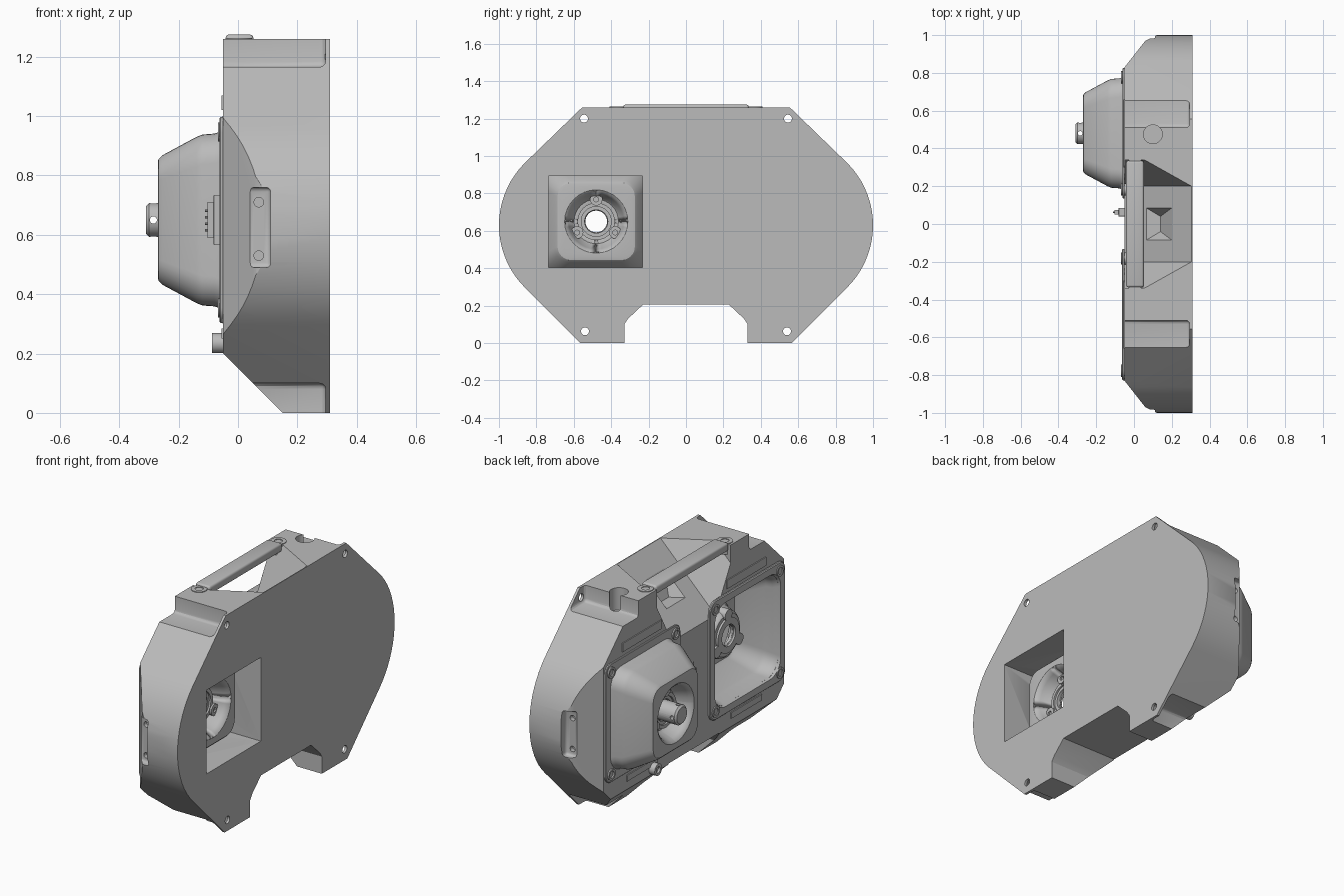
import bpy, bmesh, math
from mathutils import Vector, Matrix

if "Cube" in bpy.data.objects:
    bpy.data.objects.remove(bpy.data.objects["Cube"])

grey = bpy.data.materials.new("plain_grey")
grey.use_nodes = True
grey.diffuse_color = (0.5, 0.5, 0.5, 1)
grey.node_tree.nodes["Principled BSDF"].inputs["Base Color"].default_value = grey.diffuse_color

FACE, BACK = -0.05, 0.31      # working face and flat plate along x
MID_Z, SIDE_Y = 0.65, 0.48    # centres of the two housings


def finish(bm, name):
    bmesh.ops.recalc_face_normals(bm, faces=bm.faces)
    mesh = bpy.data.meshes.new(name)
    bm.to_mesh(mesh)
    bm.free()
    mesh.materials.append(grey)
    ob = bpy.data.objects.new(name, mesh)
    bpy.context.collection.objects.link(ob)
    return ob


def select(ob):
    bpy.ops.object.select_all(action="DESELECT")
    ob.select_set(True)
    bpy.context.view_layer.objects.active = ob


def smooth(ob):
    select(ob)
    bpy.ops.object.shade_smooth_by_angle(angle=math.radians(30))
    return ob


def box(name, x, y, z, bevel=0):
    bm = bmesh.new()
    bmesh.ops.create_cube(bm, size=1)
    for v in bm.verts:
        v.co = [(a + b) / 2 + c * (b - a) for (a, b), c in zip((x, y, z), v.co)]
    if bevel:
        bmesh.ops.bevel(bm, geom=bm.edges[:], offset=bevel, segments=3, profile=0.5, affect="EDGES")
    return finish(bm, name)


def rod(name, a, b, r, r2=None, sides=32):
    a, b = Vector(a), Vector(b)
    bm = bmesh.new()
    bmesh.ops.create_cone(bm, cap_ends=True, segments=sides, radius1=r,
                          radius2=r if r2 is None else r2, depth=(b - a).length)
    turn = (b - a).to_track_quat("Z", "Y").to_matrix().to_4x4()
    bmesh.ops.transform(bm, matrix=Matrix.Translation((a + b) / 2) @ turn, verts=bm.verts)
    return finish(bm, name)


def hull(name, points):
    bm = bmesh.new()
    for p in points:
        for s in (1, -1):
            bm.verts.new((p[0], p[1] * s, p[2]))
    bmesh.ops.convex_hull(bm, input=bm.verts[:])
    return finish(bm, name)


def cut(ob, cutter):
    cutter.hide_render = True
    mod = ob.modifiers.new("cut", "BOOLEAN")
    mod.operation, mod.solver, mod.object = "DIFFERENCE", "EXACT", cutter
    select(ob)
    bpy.ops.object.modifier_apply(modifier=mod.name)
    bpy.data.objects.remove(cutter)


def loft(name, rings, y, direction, capped=False):
    """Skin rounded squares given as (half size, corner radius, distance from the face)."""
    bm = bmesh.new()
    loops = []
    for h, r, u in rings:
        loop = []
        for k in range(4):
            mid = math.radians(45 + 90 * k)
            cy, cz = (math.copysign(h - r, f(mid)) for f in (math.cos, math.sin))
            for i in range(9):
                t = math.radians(90 * k + 90 * i / 8.001 + 0.001)
                loop.append(bm.verts.new((FACE + direction * u, y + cy + r * math.cos(t),
                                          MID_Z + cz + r * math.sin(t))))
        loops.append(loop)
    for a, b in zip(loops, loops[1:]):
        for i in range(len(a)):
            j = (i + 1) % len(a)
            bm.faces.new((a[i], a[j], b[j], b[i]))
    if capped:
        bm.faces.new(loops[0])
        bm.faces.new(loops[-1])
    return finish(bm, name)


# Body: outline with round ends and a foot cutout, pushed along x
half = [(0.23, 0.205), (0.31, 0.13), (0.33, 0.1), (0.33, 0), (0.565, 0)]
half += [(0.53 + 0.47 * math.cos(math.radians(a)), 0.63 + 0.47 * math.sin(math.radians(a)))
         for a in range(-45, 46, 5)]
half += [(0.555, 1.26)]
outline = half + [(-y, z) for y, z in reversed(half)]
bm = bmesh.new()
base = bm.faces.new([bm.verts.new((FACE, y, z)) for y, z in outline])
side = bmesh.ops.extrude_face_region(bm, geom=[base])["geom"]
bmesh.ops.translate(bm, vec=(BACK - FACE, 0, 0), verts=[g for g in side if isinstance(g, bmesh.types.BMVert)])
bmesh.ops.recalc_face_normals(bm, faces=bm.faces)
# Chamfers on the feet and on both ends
planes = [((FACE, 0, 0.2), (-1, 0, -1))]
for s in (1, -1):
    planes += [((FACE, 0.83 * s, 0), (-0.14, 0.11 * s, 0)), ((0.06, 0.97 * s, 0), (-0.03, 0.06 * s, 0))]
for co, no in planes:
    geom = bm.verts[:] + bm.edges[:] + bm.faces[:]
    cutline = bmesh.ops.bisect_plane(bm, geom=geom, plane_co=co, plane_no=no, clear_outer=True)["geom_cut"]
    bmesh.ops.holes_fill(bm, edges=[e for e in bm.edges if e.is_boundary])
body = finish(bm, "body")

# Corner notches, flange screw holes and end plates
for s in (1, -1):
    def span(a, b):
        return sorted((a * s, b * s))
    cut(body, box("notch", (-0.2, 0.295), span(0.51, 0.9), (1.165, 1.5), 0.02))
    cut(body, box("notch", (-0.2, 0.295), span(0.5, 0.9), (-0.3, 0.1), 0.02))
    for z, y in ((1.2, 0.545), (0.063, 0.54)):
        cut(body, rod("hole", (0.2, y * s, z), (0.4, y * s, z), 0.021))
    cut(body, box("slot", (0.03, 0.11), span(0.945, 1.1), (0.49, 0.76), 0.015))
    for z in (0.53, 0.71):
        cut(body, rod("hole", (0.07, 0.92 * s, z), (0.07, 1.1 * s, z), 0.016))

# Hand recess under the handle: a ramp with flared walls and a small pit
ramp = [(0.305, 0.2, 1.26), (0.055, 0.34, 1.26), (-0.06, 0.34, 1.145), (-0.06, 0.2, 0.895)]
cut(body, hull("recess", ramp + [(x, y, 1.4) for x, y, z in ramp[:3]]))
pit = [(0.065, 0.085, 1.02), (0.2, 0.085, 1.155)]
cut(body, hull("pit", pit + [(x, y, z + 0.1) for x, y, z in pit] + [(0.14, 0.04, 1.02)]))
cut(body, rod("cup_hole", (0.1, 0.475, 1.13), (0.1, 0.475, 1.4), 0.05))

# Housings: one stands out, the other is sunk and open to the flat plate
wall = [(0.298, 0.1, 0.008), (0.291, 0.1, 0.03), (0.288, 0.1, 0.07), (0.28, 0.1, 0.09),
        (0.218, 0.08, 0.205), (0.205, 0.07, 0.218), (0.195, 0.07, 0.22)]
crater = [(0.17, 0.17, 0.22), (0.16, 0.16, 0.213), (0.15, 0.15, 0.195), (0.13, 0.13, 0.135),
          (0.12, 0.12, 0.125), (0.058, 0.058, 0.125)]


def flange(u):
    return [(0.345, 0.05, 0), (0.345, 0.05, u * 0.7), (0.342, 0.05, u), (0.305, 0.1, u)]


cut(body, loft("basin_cut", [(0.298, 0.1, -0.1)] + wall, -SIDE_Y, 1, capped=True))
cut(body, box("window", (0.04, 0.5), (-0.735, -0.232), (0.405, 0.893)))
smooth(body)

smooth(loft("raised_housing", flange(0.01) + wall + crater, SIDE_Y, -1))
basin = loft("sunken_housing", flange(-0.01) + wall + crater, -SIDE_Y, 1)
thick = basin.modifiers.new("thickness", "SOLIDIFY")
thick.thickness, thick.offset = 0.006, 0
smooth(basin)

for y, d, label in ((SIDE_Y, -1, "raised"), (-SIDE_Y, 1, "sunken")):
    def at(u, dy=0, dz=0):
        return (FACE + d * u, y + dy, MID_Z + dz)
    # Bearing ring and its three screws
    ring = rod(label + "_bearing_ring", at(0.11), at(0.155), 0.1)
    cut(ring, rod("bore", at(0), at(0.3), 0.062))
    cut(ring, rod("groove", at(0.145), at(0.3), 0.08))
    smooth(ring)
    for a in (90, 210, 330):
        dy, dz = 0.118 * math.cos(math.radians(a)), 0.118 * math.sin(math.radians(a))
        boss = rod(label + "_bearing_screw", at(0.11, dy, dz), at(0.165, dy, dz), 0.033)
        cut(boss, rod("socket", at(0.155, dy, dz), at(0.3, dy, dz), 0.014, sides=6))
        smooth(boss)
    # Flange corner screws and the strips above and below
    for sy in (1, -1):
        for sz in (1, -1):
            p = (y + 0.297 * sy, MID_Z + 0.297 * sz)
            screw = rod("flange_screw", (FACE + 0.01, *p), (FACE - 0.018, *p), 0.032)
            cut(screw, rod("socket", (FACE - 0.01, *p), (FACE - 0.1, *p), 0.02))
            smooth(screw)
    box("upper_strip", (FACE - 0.006, FACE + 0.01), (y - 0.18, y + 0.18), (1.02, 1.07))
    box("lower_strip", (FACE - 0.006, FACE + 0.01), (y - 0.14, y + 0.14), (0.25, 0.285))

# Drive shaft with cross holes
shaft = rod("shaft", (-0.16, SIDE_Y, MID_Z), (-0.3, SIDE_Y, MID_Z), 0.057)
cut(shaft, rod("cross_hole", (-0.285, SIDE_Y, 0.5), (-0.285, SIDE_Y, 0.8), 0.012))
cut(shaft, rod("cross_hole", (-0.285, 0.3, MID_Z), (-0.285, 0.7, MID_Z), 0.012))
smooth(shaft)
smooth(rod("shaft_tip", (-0.3, SIDE_Y, MID_Z), (-0.31, SIDE_Y, MID_Z), 0.057, 0.047))

# Handle bar with screwed round ends
smooth(box("handle_bar", (-0.042, 0.052), (-0.335, 0.335), (1.225, 1.275), 0.012))
for s in (1, -1):
    pad = rod("handle_end", (0.005, 0.365 * s, 1.2), (0.005, 0.365 * s, 1.264), 0.043)
    cut(pad, rod("socket", (0.005, 0.365 * s, 1.25), (0.005, 0.365 * s, 1.4), 0.022))
    smooth(pad)

# Connector with pins, and the lower knob
box("connector", (-0.082, FACE + 0.01), (0.04, 0.085), (0.565, 0.735), 0.003)
box("connector_head", (-0.103, -0.08), (0.05, 0.075), (0.59, 0.71))
for i in range(4):
    z = 0.615 + 0.022 * i
    rod("connector_pin", (-0.112, 0.0625, z), (-0.1, 0.0625, z), 0.004, sides=8)
knob = rod("lower_knob", (FACE + 0.01, 0.38, 0.235), (-0.088, 0.38, 0.235), 0.034)
cut(knob, rod("socket", (-0.075, 0.38, 0.235), (-0.2, 0.38, 0.235), 0.018))
smooth(knob)
